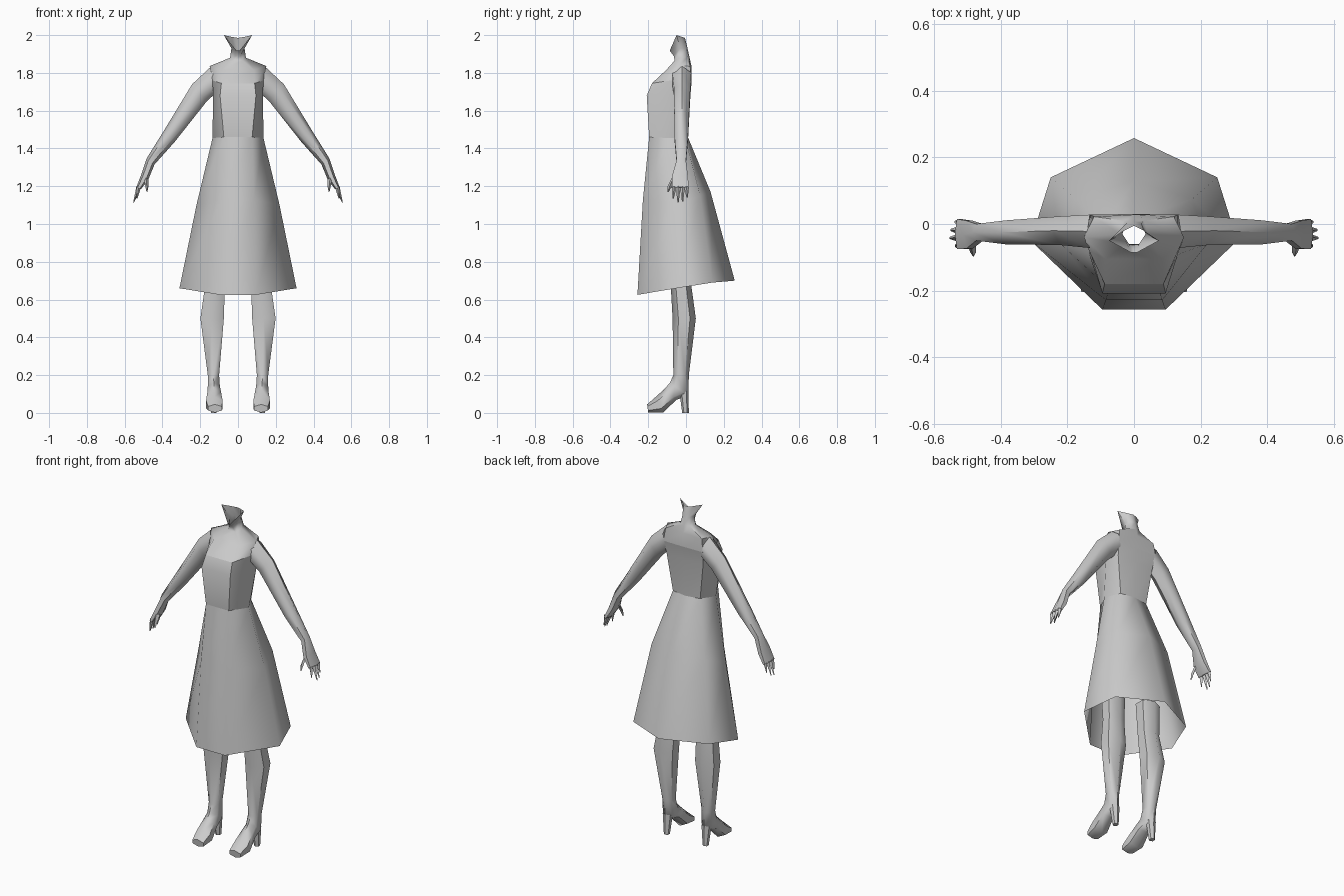
import bpy, bmesh, math
from mathutils import Vector


def loft(name, rings, cap_end=False, angle=60):
    """Skin a list of equal-length point rings."""
    bm = bmesh.new()
    vs = [[bm.verts.new(p) for p in r] for r in rings]
    n = len(rings[0])
    for a, b in zip(vs, vs[1:]):
        for i in range(n):
            j = (i + 1) % n
            bm.faces.new((a[i], a[j], b[j], b[i]))
    if cap_end:
        bm.faces.new(vs[-1])
    bmesh.ops.recalc_face_normals(bm, faces=bm.faces)
    me = bpy.data.meshes.new(name)
    bm.to_mesh(me)
    bm.free()
    ob = bpy.data.objects.new(name, me)
    bpy.context.collection.objects.link(ob)
    bpy.ops.object.select_all(action='DESELECT')
    ob.select_set(True)
    bpy.context.view_layer.objects.active = ob
    bpy.ops.object.shade_smooth_by_angle(angle=math.radians(angle))
    return ob


def full(half):
    """Half ring (front, side, back, centre back) -> mirrored 7-point ring."""
    return half + [(-x, y, z) for x, y, z in reversed(half[:-1])]


def tube(name, sections, axis, n=6, angle=60):
    """Sections are (point a, opposite point b, half width along axis); made left and right."""
    for side, s in (("left", 1), ("right", -1)):
        rings = []
        for a, b, w in sections:
            a, b = Vector(a), Vector(b)
            c, u, v = (a + b) / 2, (a - b) / 2, Vector(axis) * w / 0.866
            pts = [c + u * math.cos(2 * math.pi * i / n) + v * math.sin(2 * math.pi * i / n)
                   for i in range(n)]
            rings.append([(p.x * s, p.y, p.z) for p in pts])
        loft(side + "_" + name, rings, True, angle)


X, Y = (1, 0, 0), (0, 1, 0)

# flared skirt, open at the hem
waist = [(.075, -.195, 1.46), (.135, -.09, 1.455), (.09, -.005, 1.46), (0, .01, 1.46)]
loft("skirt", [full(r) for r in (
    [(.095, -.257, .625), (.31, -.05, .66), (.25, .14, .69), (0, .258, .70)],
    [(.085, -.228, 1.13), (.22, -.06, 1.10), (.175, .075, 1.15), (0, .13, 1.17)],
    waist)])

# bodice
chest = [(.088, -.18, 1.745), (.135, -.08, 1.76), (.13, .028, 1.76), (0, .03, 1.76)]
loft("bodice", [full(r) for r in (
    waist,
    [(.095, -.208, 1.68), (.132, -.08, 1.68), (.12, .01, 1.68), (0, .02, 1.68)],
    chest)])

# shoulders and neck with open diamond top
loft("shoulders_and_neck", [full(r) for r in (
    chest,
    [(.085, -.105, 1.815), (.15, -.04, 1.836), (.12, .022, 1.835), (0, .028, 1.84)],
    [(.025, -.06, 1.865), (.042, -.03, 1.88), (.03, .01, 1.885), (0, .018, 1.885)],
    [(.012, -.065, 1.89), (.035, -.03, 1.93), (.022, .003, 1.93), (0, .008, 1.93)],
    [(.008, -.086, 1.918), (.075, -.05, 2.0), (.03, -.02, 1.99), (0, -.005, 1.985)])])

# arms down to the palm
def arm(xo, zo, xi, zi, y, w):
    return (xo, y, zo), (xi, y, zi), w

tube("arm", [arm(.14, 1.836, .11, 1.70, -.022, .05),
             arm(.243, 1.74, .165, 1.65, -.02, .043),
             arm(.402, 1.478, .335, 1.435, -.025, .036),
             arm(.485, 1.345, .442, 1.315, -.025, .025),
             arm(.513, 1.26, .475, 1.235, -.032, .042),
             arm(.538, 1.195, .513, 1.185, -.03, .045)], Y)

# fingers and thumb
for i, (y, tip_y, tip_x, tip_z) in enumerate([(-.063, -.068, .535, 1.135), (-.041, -.042, .553, 1.115),
                                             (-.019, -.018, .55, 1.12), (.003, .006, .538, 1.14)]):
    tube("finger_%d" % (i + 1), [arm(.538, 1.20, .515, 1.19, y, .011),
                                 arm(tip_x + .002, tip_z, tip_x - .003, tip_z, tip_y, .003)], Y, 4)
tube("thumb", [arm(.50, 1.265, .475, 1.235, -.058, .012),
               arm(.492, 1.205, .474, 1.20, -.085, .010),
               arm(.485, 1.172, .48, 1.17, -.095, .003)], Y, 4)

# legs running into pointed shoes
def leg(x, ya, za, yb, zb, w):
    return (x, ya, za), (x, yb, zb), w

tube("leg_and_shoe", [leg(.122, -.09, .85, .03, .85, .06),
                      leg(.123, -.08, .66, .03, .66, .053),
                      leg(.137, -.071, .5, .052, .5, .062),
                      leg(.13, -.067, .2, .015, .2, .03),
                      leg(.128, -.085, .16, .013, .09, .032),
                      leg(.126, -.115, .125, -.05, .07, .036),
                      leg(.125, -.16, .085, -.12, .003, .044),
                      leg(.122, -.206, .045, -.2, .002, .036)], X)

# shoe heels
tube("heel", [leg(.128, -.035, .11, .013, .12, .025),
              leg(.128, -.02, 0, .015, 0, .014)], X, angle=40)
